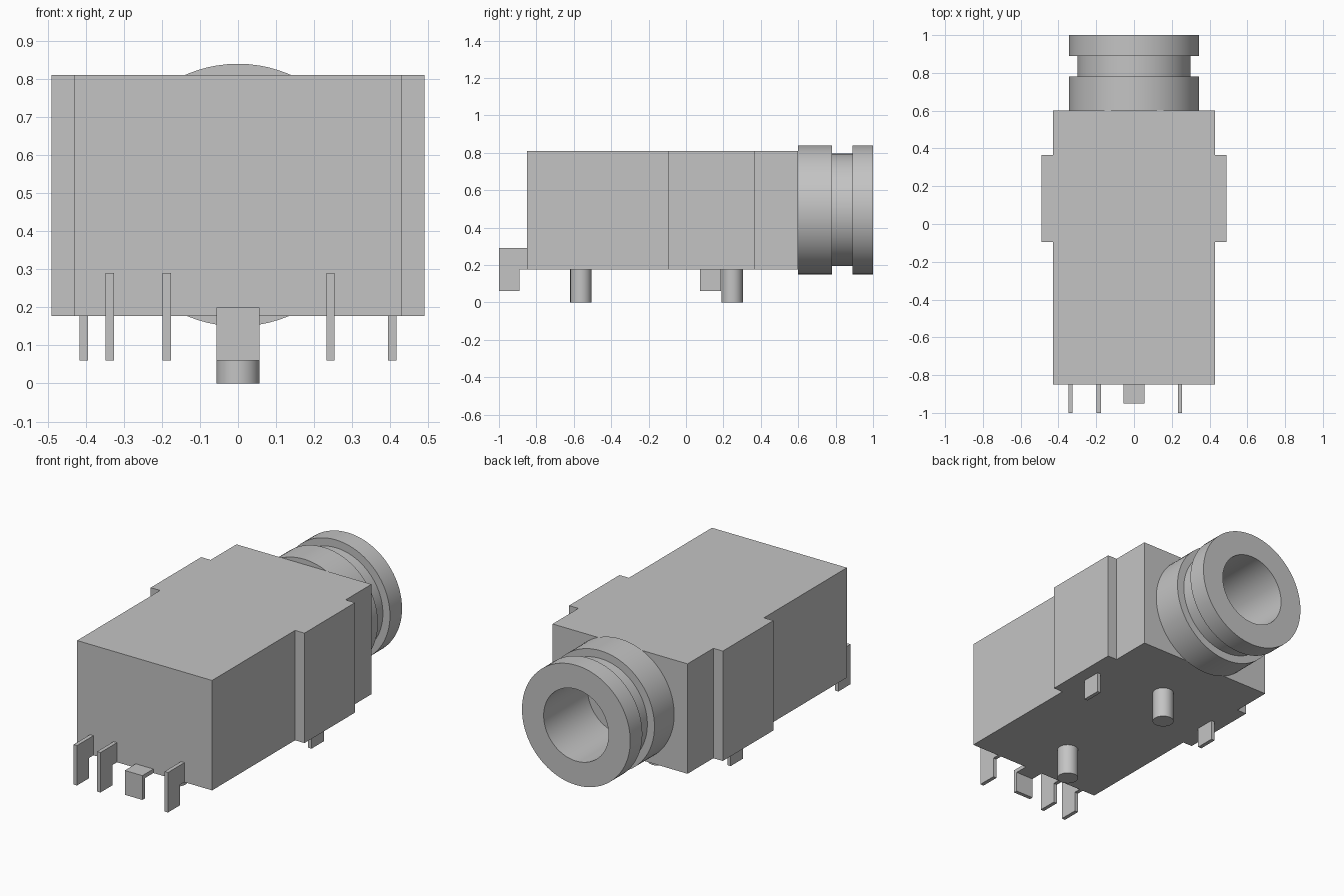
import bpy
import bmesh
import math
from mathutils import Vector, Matrix

if "Cube" in bpy.data.objects:
    bpy.data.objects.remove(bpy.data.objects["Cube"], do_unlink=True)

grey = bpy.data.materials.new("plain_grey")
grey.use_nodes = True
COLOUR = (0.55, 0.55, 0.55, 1)
grey.diffuse_color = COLOUR
grey.node_tree.nodes["Principled BSDF"].inputs["Base Color"].default_value = COLOUR


def finish(name, bm, smooth=False):
    bmesh.ops.recalc_face_normals(bm, faces=bm.faces)
    mesh = bpy.data.meshes.new(name)
    bm.to_mesh(mesh)
    bm.free()
    mesh.materials.append(grey)
    obj = bpy.data.objects.new(name, mesh)
    bpy.context.collection.objects.link(obj)
    if smooth:
        bpy.ops.object.select_all(action="DESELECT")
        obj.select_set(True)
        bpy.context.view_layer.objects.active = obj
        bpy.ops.object.shade_smooth_by_angle(angle=math.radians(30))
    return obj


def extrude(name, points, depth):
    """Extrude a closed outline of 3D points along the vector depth."""
    bm = bmesh.new()
    face = bm.faces.new([bm.verts.new(p) for p in points])
    new = bmesh.ops.extrude_face_region(bm, geom=[face])["geom"]
    verts = [v for v in new if isinstance(v, bmesh.types.BMVert)]
    bmesh.ops.translate(bm, verts=verts, vec=Vector(depth))
    return finish(name, bm)


def side_plate(name, profile, x, width):
    """Extrude a (y, z) profile sideways, centred on x."""
    return extrude(name, [(x - width / 2, y, z) for y, z in profile], (width, 0, 0))


BOTTOM, TOP = 0.177, 0.81
FRONT, BACK = -0.85, 0.6
PIN_LOW, PIN_THICK = 0.06, 0.022

# Housing: mirrored plan outline with a raised shoulder on each side
half = [(0.43, FRONT), (0.43, -0.095), (0.49, -0.095),
        (0.49, 0.365), (0.43, 0.365), (0.43, BACK)]
plan = half + [(-x, y) for x, y in reversed(half)]
extrude("housing", [(x, y, BOTTOM) for x, y in plan], (0, 0, TOP - BOTTOM))

# Grooved collar with an open bore, turned around the y axis
ring = [(0.207, BACK), (0.207, 1), (0.345, 1), (0.345, 0.89), (0.3, 0.89),
        (0.3, 0.78), (0.345, 0.78), (0.345, BACK)]
centre = Vector((0, 0, 0.495))
bm = bmesh.new()
loop = [bm.verts.new((r, y, centre.z)) for r, y in ring]
edges = [bm.edges.new((a, b)) for a, b in zip(loop, loop[1:] + loop[:1])]
bmesh.ops.spin(bm, geom=loop + edges, cent=centre, axis=(0, 1, 0),
               angle=math.tau, steps=80)
bmesh.ops.remove_doubles(bm, verts=bm.verts, dist=0.0001)
finish("collar", bm, smooth=True)

# Locating pegs under the housing
for name, y in (("front_peg", -0.562), ("back_peg", 0.247)):
    bm = bmesh.new()
    bmesh.ops.create_cone(bm, cap_ends=True, segments=40, radius1=0.057, radius2=0.057,
                          depth=BOTTOM, matrix=Matrix.Translation((0, y, BOTTOM / 2)))
    finish(name, bm, smooth=True)

# Stepped contact pins at the front
step = [(FRONT, 0.29), (-1, 0.29), (-1, PIN_LOW), (-0.89, PIN_LOW),
        (-0.89, BOTTOM), (FRONT, BOTTOM)]
for name, x in (("outer_right_pin", -0.337), ("inner_right_pin", -0.187), ("left_pin", 0.243)):
    side_plate(name, step, x, PIN_THICK)

# Wide bent tab in the middle of the front
bent = [(FRONT, 0.2), (-0.95, 0.2), (-0.95, PIN_LOW), (-0.95 + PIN_THICK, PIN_LOW),
        (-0.95 + PIN_THICK, BOTTOM), (FRONT, BOTTOM)]
side_plate("middle_bent_tab", bent, 0, 0.112)

# Flat pins below the side shoulders
flat = [(0.075, BOTTOM), (0.075, PIN_LOW), (0.187, PIN_LOW), (0.187, BOTTOM)]
for name, sign in (("left_side_pin", 1), ("right_side_pin", -1)):
    side_plate(name, flat, sign * 0.405, PIN_THICK)
